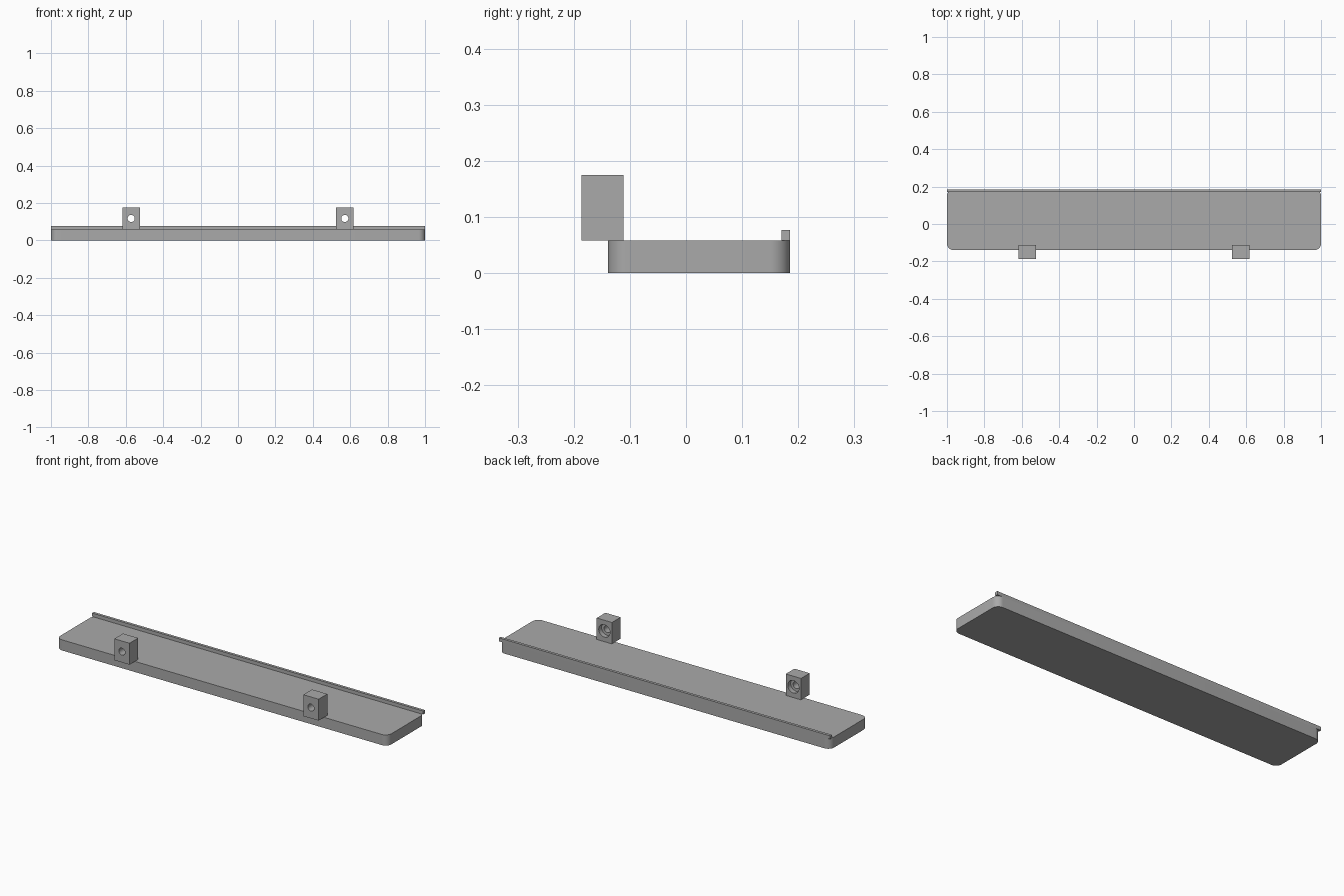
import bpy
import bmesh
import math

cube = bpy.data.objects.get("Cube")
if cube:
    bpy.data.objects.remove(cube, do_unlink=True)

GREY = (0.4, 0.4, 0.4, 1.0)
grey = bpy.data.materials.new("plain_grey")
grey.use_nodes = True
grey.diffuse_color = GREY
grey.node_tree.nodes["Principled BSDF"].inputs["Base Color"].default_value = GREY


def box(name, low, high, corner_radius=0):
    """Box between two corners, with optional rounded vertical edges."""
    bm = bmesh.new()
    bmesh.ops.create_cube(bm, size=1)
    for v in bm.verts:
        v.co = [h if c > 0 else l for c, l, h in zip(v.co, low, high)]
    if corner_radius:
        upright = [e for e in bm.edges
                   if abs(e.verts[0].co.z - e.verts[1].co.z) > 0.001]
        bmesh.ops.bevel(bm, geom=upright, offset=corner_radius,
                        offset_type='OFFSET', segments=12, profile=0.5,
                        affect='EDGES')
    mesh = bpy.data.meshes.new(name)
    bm.to_mesh(mesh)
    bm.free()
    mesh.materials.append(grey)
    obj = bpy.data.objects.new(name, mesh)
    bpy.context.collection.objects.link(obj)
    return obj


def smooth(obj):
    bpy.ops.object.select_all(action='DESELECT')
    obj.select_set(True)
    bpy.context.view_layer.objects.active = obj
    bpy.ops.object.shade_smooth_by_angle(angle=math.radians(30))


def bore(obj, x, z, radius, y_start, y_end):
    """Cut a round hole along y through part of an object."""
    bpy.ops.mesh.primitive_cylinder_add(
        vertices=48, radius=radius, depth=y_end - y_start,
        location=(x, (y_start + y_end) / 2, z),
        rotation=(math.pi / 2, 0, 0))
    cutter = bpy.context.object
    cutter.data.materials.append(grey)
    cutter.hide_render = True
    mod = obj.modifiers.new("bore", 'BOOLEAN')
    mod.operation = 'DIFFERENCE'
    mod.solver = 'EXACT'
    mod.object = cutter
    bpy.context.view_layer.objects.active = obj
    bpy.ops.object.modifier_apply(modifier=mod.name)
    bpy.data.objects.remove(cutter, do_unlink=True)


# Shelf slab with rounded corners
BACK, TOP = 0.185, 0.058
smooth(box("shelf", (-1, -0.139, 0), (1, BACK, TOP), 0.035))

# Raised lip along the back edge
box("back_lip", (-1, 0.17, TOP), (1, BACK, 0.077))

# Mounting blocks with counterbored screw holes
FRONT, INNER, HOLE_Z = -0.186, -0.111, 0.117
for side, x in (("left", 0.571), ("right", -0.571)):
    block = box(side + "_mounting_block",
                (x - 0.046, FRONT, TOP), (x + 0.046, INNER, 0.175))
    bore(block, x, HOLE_Z, 0.019, FRONT - 0.05, INNER + 0.05)
    bore(block, x, HOLE_Z, 0.034, INNER - 0.025, INNER + 0.05)
    smooth(block)
